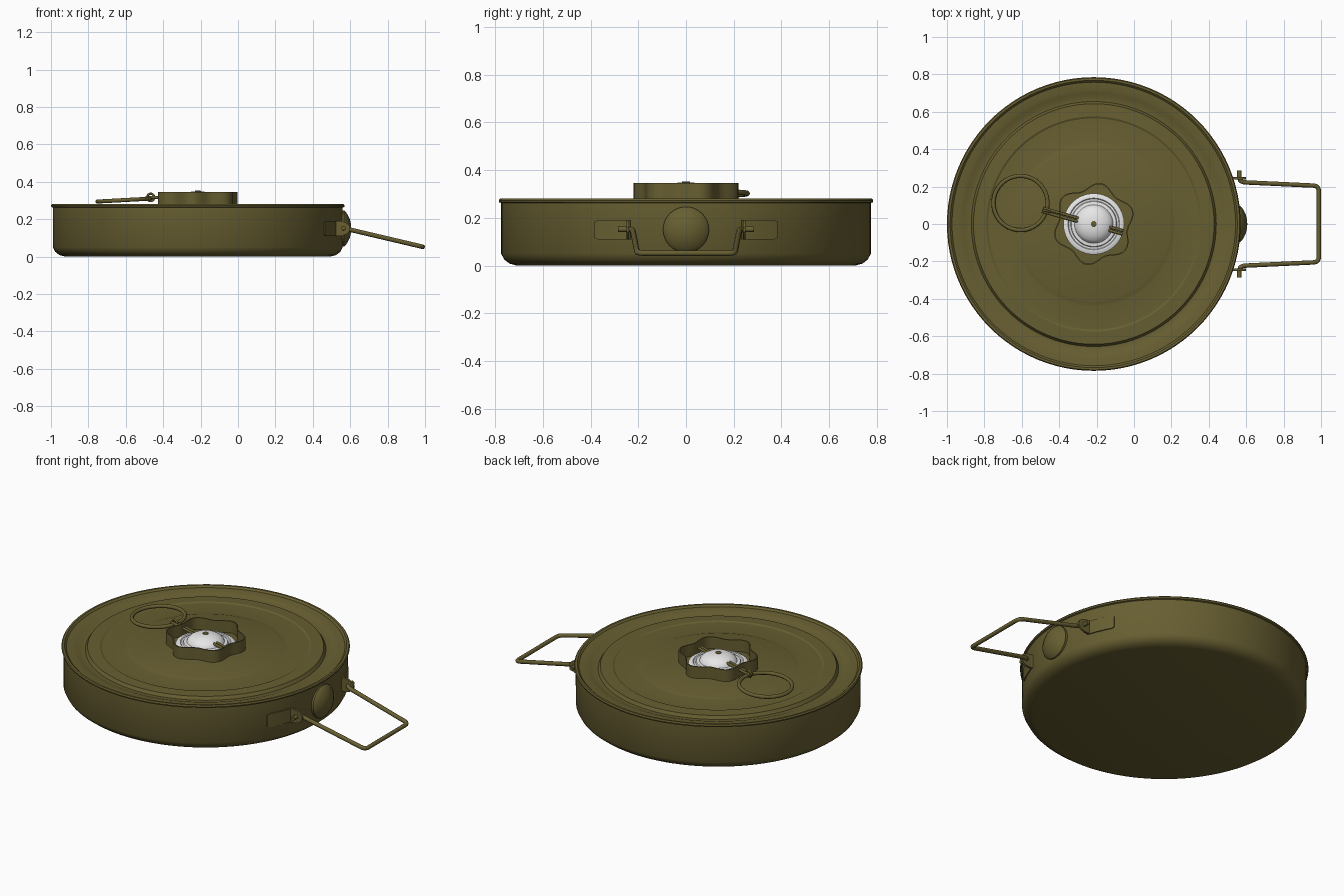
import bpy, bmesh, math
from mathutils import Vector, Matrix

if "Cube" in bpy.data.objects:
    bpy.data.objects.remove(bpy.data.objects["Cube"], do_unlink=True)

CX = -0.215   # axis of the round body
R = 0.775     # body wall radius


def material(name, colour):
    m = bpy.data.materials.new(name)
    m.use_nodes = True
    m.diffuse_color = (*colour, 1)
    m.node_tree.nodes["Principled BSDF"].inputs["Base Color"].default_value = (*colour, 1)
    return m


olive = material("olive paint", (0.135, 0.113, 0.031))
silver = material("pale metal", (0.8, 0.8, 0.8))


def finish(name, bm, mat, angle=35):
    bmesh.ops.recalc_face_normals(bm, faces=bm.faces)
    mesh = bpy.data.meshes.new(name)
    bm.to_mesh(mesh)
    bm.free()
    mesh.materials.append(mat)
    ob = bpy.data.objects.new(name, mesh)
    bpy.context.collection.objects.link(ob)
    bpy.ops.object.select_all(action="DESELECT")
    ob.select_set(True)
    bpy.context.view_layer.objects.active = ob
    bpy.ops.object.shade_smooth_by_angle(angle=math.radians(angle))
    return ob


def lathe(name, profile, mat, matrix, steps=96, angle=35):
    bm = bmesh.new()
    verts = [bm.verts.new((r, 0, z)) for r, z in profile]
    edges = [bm.edges.new(pair) for pair in zip(verts, verts[1:])]
    bmesh.ops.spin(bm, geom=verts + edges, cent=(0, 0, 0), axis=(0, 0, 1),
                   angle=math.tau, steps=steps)
    bmesh.ops.remove_doubles(bm, verts=bm.verts, dist=0.0001)
    bm.transform(matrix)
    return finish(name, bm, mat, angle)


def wire(name, points, radius, mat, corner=0.0, cyclic=False):
    # Tube along a path, with inner corners rounded by quadratic arcs
    pts = [Vector(p) for p in points]
    path = []
    for i, p in enumerate(pts):
        if corner and 0 < i < len(pts) - 1:
            a = p + (pts[i - 1] - p).normalized() * corner
            b = p + (pts[i + 1] - p).normalized() * corner
            for k in range(6):
                t = k / 5
                path.append(a * (1 - t) ** 2 + p * 2 * t * (1 - t) + b * t * t)
        else:
            path.append(p)
    curve = bpy.data.curves.new(name, "CURVE")
    curve.dimensions = "3D"
    curve.bevel_depth = radius
    curve.bevel_resolution = 3
    curve.use_fill_caps = True
    spline = curve.splines.new("POLY")
    spline.points.add(len(path) - 1)
    for sp, p in zip(spline.points, path):
        sp.co = (*p, 1)
    spline.use_cyclic_u = cyclic
    spline.use_smooth = True
    curve.materials.append(mat)
    ob = bpy.data.objects.new(name, curve)
    bpy.context.collection.objects.link(ob)
    return ob


def circle(centre, radius, u, v, count=48):
    return [Vector(centre) + radius * (math.cos(a) * Vector(u) + math.sin(a) * Vector(v))
            for a in (math.tau * i / count for i in range(count))]


axis = Matrix.Translation((CX, 0, 0))

# Round case with a softened base edge and a rolled rim
lathe("body", [(0, 0), (0.71, 0), (0.74, 0.008), (0.762, 0.025), (R, 0.05), (R, 0.262),
               (0.783, 0.265), (0.785, 0.273), (0.78, 0.28), (0.768, 0.28),
               (0.758, 0.27)], olive, axis)

# Pressed lid with a groove and shallow steps
lathe("lid", [(0.758, 0.27), (0.72, 0.267), (0.7, 0.262), (0.675, 0.252), (0.655, 0.252),
              (0.643, 0.27), (0.575, 0.272), (0.565, 0.267), (0.44, 0.267),
              (0.425, 0.27), (0.41, 0.275), (0, 0.275)], olive, axis, angle=25)

# Wavy six-lobed collar around the fuse
bm = bmesh.new()
rings = []
N = 96
for offset, z in ((0, 0.27), (0, 0.345), (-0.007, 0.345), (-0.007, 0.27)):
    ring = []
    for i in range(N):
        a = math.tau * i / N
        r = 0.204 + 0.018 * math.cos(6 * (a - math.radians(20))) + offset
        ring.append(bm.verts.new((CX + r * math.cos(a), r * math.sin(a), z)))
    rings.append(ring)
for k in range(4):
    lo, hi = rings[k], rings[(k + 1) % 4]
    for i in range(N):
        j = (i + 1) % N
        bm.faces.new((lo[i], lo[j], hi[j], hi[i]))
finish("collar", bm, olive)

# Domed fuse with stepped flange, and its small centre pin
lathe("fuse", [(0.163, 0.272), (0.163, 0.29), (0.15, 0.297), (0.138, 0.297), (0.134, 0.292),
               (0.124, 0.292), (0.12, 0.3), (0.103, 0.302), (0.098, 0.314), (0.085, 0.327),
               (0.065, 0.339), (0.035, 0.347), (0, 0.349)], silver, axis, 64)
lathe("fuse_pin", [(0.016, 0.335), (0.016, 0.351), (0.012, 0.353), (0, 0.353)],
      olive, axis, 24)

# Split safety pin, its eye and the pull ring
start, end = Vector((-0.49, 0.076, 0.316)), Vector((-0.06, -0.045, 0.32))
along = (end - start).normalized()
side = along.cross(Vector((0, 0, 1)))
for label, s in (("left", -1), ("right", 1)):
    wire("safety_pin_" + label, [start + side * s * 0.009, end + side * s * 0.009],
         0.008, olive)
wire("safety_pin_eye", circle(start + along * 0.024, 0.02, along, (0, 0, 1), 20),
     0.006, olive, cyclic=True)
wire("pull_ring", circle((-0.607, 0.112, 0.302), 0.145, (0.998, 0, 0.055), (0, 1, 0), 64),
     0.011, olive, cyclic=True)

# Round side plug on the carrying side
lathe("side_plug", [(0.096, -0.02), (0.096, 0.012), (0.09, 0.02), (0.075, 0.03),
                    (0.055, 0.041), (0.03, 0.048), (0, 0.051)], olive,
      Matrix.Translation((CX + R - 0.005, 0, 0.15)) @ Matrix.Rotation(math.pi / 2, 4, "Y"),
      48)

# Curved mounting plates and upright lugs, one pair on each side of the plug
for label, s in (("left", 1), ("right", -1)):
    bm = bmesh.new()
    columns = []
    for i in range(11):
        a = math.radians(17.5 + 1.2 * i)
        half = 0.033 if i == 10 else 0.04
        columns.append([bm.verts.new((CX + r * math.cos(a), s * r * math.sin(a), 0.15 + h))
                        for r, h in ((R - 0.01, -half), (R + 0.006, -half),
                                     (R + 0.006, half), (R - 0.01, half))])
    for a, b in zip(columns, columns[1:]):
        for k in range(4):
            bm.faces.new((a[k], a[(k + 1) % 4], b[(k + 1) % 4], b[k]))
    bm.faces.new(columns[0])
    bm.faces.new(columns[-1])
    finish("handle_plate_" + label, bm, olive)

    bm = bmesh.new()
    outline = [(0.51, 0.11), (0.555, 0.11), (0.585, 0.122), (0.6, 0.14),
               (0.6, 0.16), (0.585, 0.178), (0.555, 0.19), (0.51, 0.19)]
    face = bm.faces.new([bm.verts.new((x, s * 0.238, z)) for x, z in outline])
    extruded = bmesh.ops.extrude_face_region(bm, geom=[face])["geom"]
    bmesh.ops.translate(bm, vec=(0, s * 0.012, 0),
                        verts=[v for v in extruded if isinstance(v, bmesh.types.BMVert)])
    finish("handle_lug_" + label, bm, olive)

# Bent wire carrying handle hooked through the lugs
half_path = [(0.563, 0.285, 0.152), (0.563, 0.224, 0.152), (0.988, 0.204, 0.052)]
wire("handle", half_path + [(x, -y, z) for x, y, z in reversed(half_path)],
     0.012, olive, corner=0.03)
